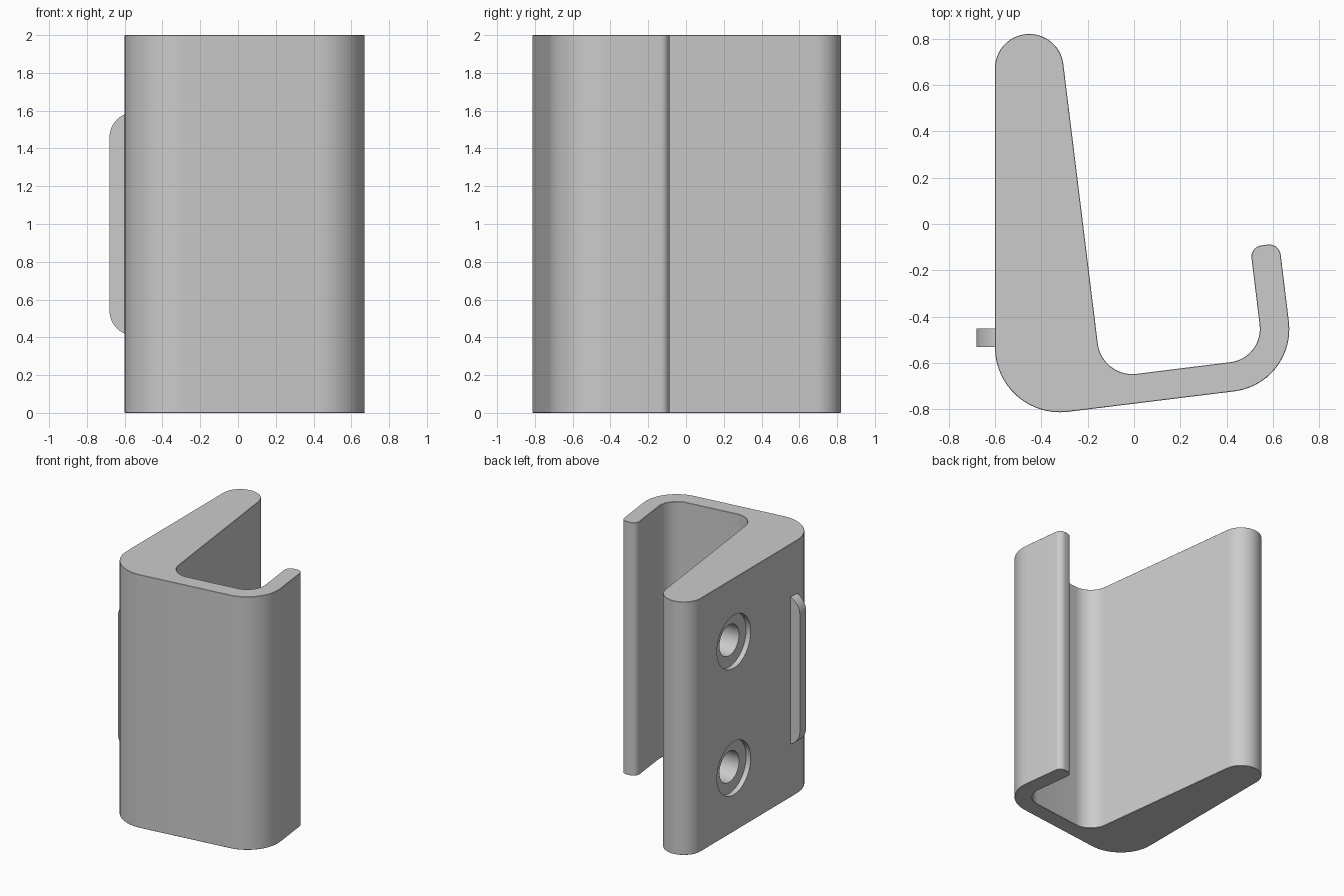
import bpy, bmesh, math
from mathutils import Vector

cube = bpy.data.objects.get("Cube")
if cube:
    bpy.data.objects.remove(cube, do_unlink=True)

grey = bpy.data.materials.new("plain grey")
grey.use_nodes = True
colour = (0.6, 0.6, 0.6, 1)
grey.diffuse_color = colour
grey.node_tree.nodes["Principled BSDF"].inputs["Base Color"].default_value = colour


def rounded_outline(corners, steps=14):
    """Fillet each (x, y, radius) corner of a closed polygon."""
    points = []
    for i, (x, y, r) in enumerate(corners):
        p = Vector((x, y))
        if r == 0:
            points.append(p)
            continue
        a = (Vector(corners[i - 1][:2]) - p).normalized()
        b = (Vector(corners[(i + 1) % len(corners)][:2]) - p).normalized()
        half = a.angle(b) / 2
        centre = p + (a + b).normalized() * r / math.sin(half)
        start = p + a * r / math.tan(half) - centre
        end = p + b * r / math.tan(half) - centre
        sweep = math.atan2(start.cross(end), start.dot(end))
        for k in range(steps + 1):
            t = sweep * k / steps
            c, s = math.cos(t), math.sin(t)
            points.append(centre + Vector((start.x * c - start.y * s,
                                           start.x * s + start.y * c)))
    return points


def prism(name, points, offset):
    """Extrude a closed loop of 3D points by an offset."""
    bm = bmesh.new()
    face = bm.faces.new([bm.verts.new(p) for p in points])
    out = bmesh.ops.extrude_face_region(bm, geom=[face])
    moved = [v for v in out["geom"] if isinstance(v, bmesh.types.BMVert)]
    bmesh.ops.translate(bm, verts=moved, vec=offset)
    bmesh.ops.recalc_face_normals(bm, faces=bm.faces)
    mesh = bpy.data.meshes.new(name)
    bm.to_mesh(mesh)
    bm.free()
    mesh.materials.append(grey)
    obj = bpy.data.objects.new(name, mesh)
    bpy.context.collection.objects.link(obj)
    return obj


def select_only(obj):
    bpy.ops.object.select_all(action="DESELECT")
    obj.select_set(True)
    bpy.context.view_layer.objects.active = obj


# Hook body: back arm, floor and upturned lip, extruded along its height
back = -0.6
corners = [
    (back, -0.849, 0.28),     # outer heel
    (0.701, -0.689, 0.27),    # outer lip bend
    (0.627, -0.083, 0.05),    # lip tip
    (0.501, -0.098, 0.05),
    (0.5595, -0.5785, 0.145), # inner lip bend
    (-0.138, -0.665, 0.15),   # inner heel
    (-0.321, 0.82, 0.148),    # rounded arm end
    (back, 0.82, 0.148),
]
body = prism("hook_body", [(p.x, p.y, 0) for p in rounded_outline(corners)], (0, 0, 2))
select_only(body)

# Chamfer around both rims
chamfer = body.modifiers.new("rim chamfer", "BEVEL")
chamfer.width = 0.014
chamfer.segments = 1
chamfer.limit_method = "ANGLE"
chamfer.angle_limit = math.radians(50)
bpy.ops.object.modifier_apply(modifier=chamfer.name)

# Counterbored blind screw holes in the back face
for z in (0.5, 1.5):
    for radius, depth in ((0.21, 0.04), (0.122, 0.25)):
        ring = [(back - 0.1, 0.26 + radius * math.cos(k * math.tau / 48),
                 z + radius * math.sin(k * math.tau / 48)) for k in range(48)]
        cutter = prism("hole_cutter", ring, (depth + 0.1, 0, 0))
        cutter.hide_render = True
        cut = body.modifiers.new("hole", "BOOLEAN")
        cut.operation = "DIFFERENCE"
        cut.solver = "EXACT"
        cut.object = cutter
        select_only(body)
        bpy.ops.object.modifier_apply(modifier=cut.name)
        bpy.data.objects.remove(cutter, do_unlink=True)

# Locating rib with rounded ends, partly sunk in the back face
rib_outline = rounded_outline([(-0.68, 0.41, 0.13), (-0.55, 0.41, 0),
                               (-0.55, 1.59, 0), (-0.68, 1.59, 0.13)])
rib = prism("locating_rib", [(p.x, -0.53, p.y) for p in rib_outline], (0, 0.08, 0))

for obj in (body, rib):
    select_only(obj)
    bpy.ops.object.shade_smooth_by_angle(angle=math.radians(30))
